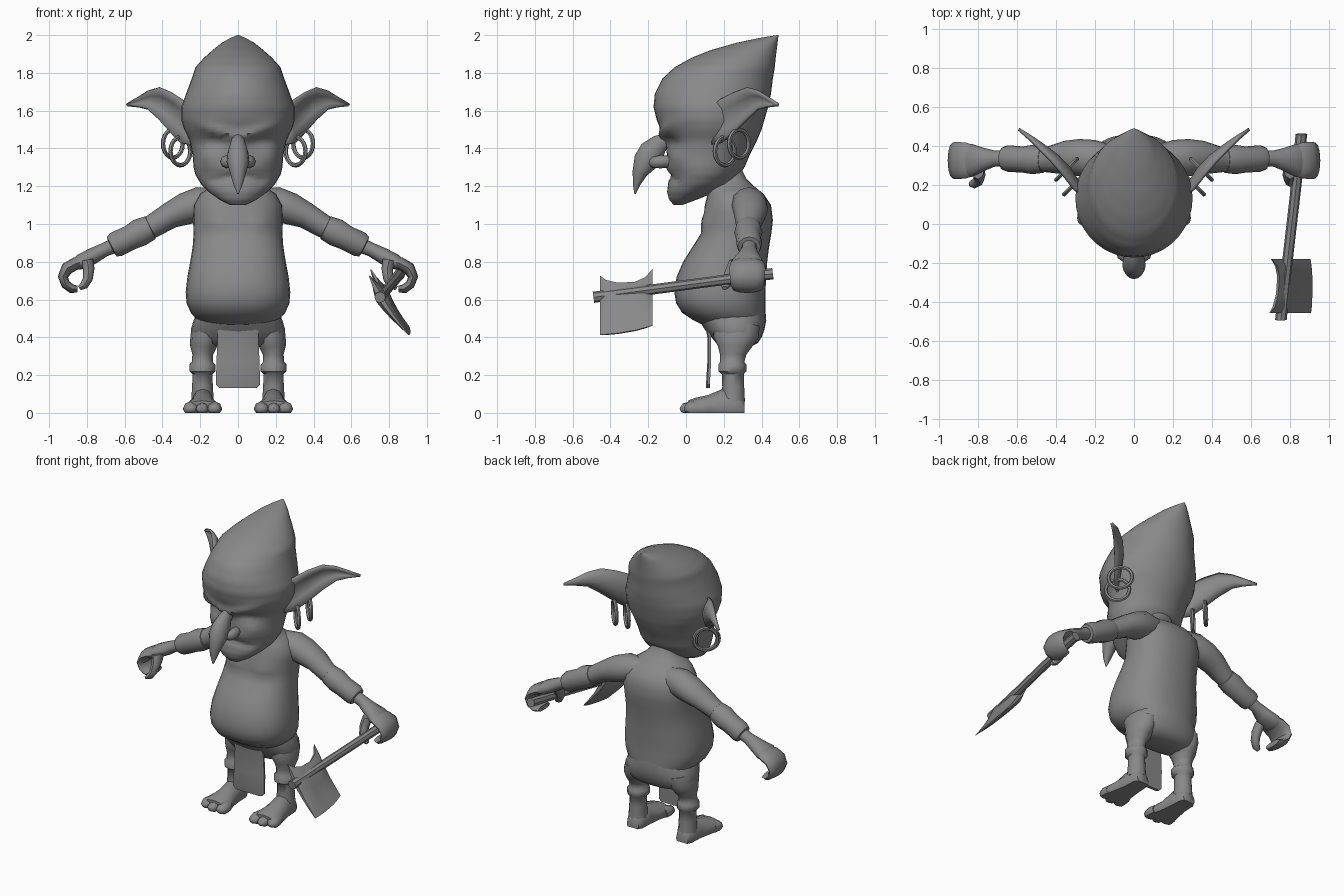
import bpy, bmesh, math
from math import sin, cos, pi, exp
from mathutils import Vector, Matrix

grey = bpy.data.materials.new("stone_grey")
grey.diffuse_color = (0.25, 0.25, 0.25, 1)


def finish(name, bm, angle=50):
    bmesh.ops.recalc_face_normals(bm, faces=bm.faces)
    me = bpy.data.meshes.new(name)
    bm.to_mesh(me)
    bm.free()
    me.materials.append(grey)
    ob = bpy.data.objects.new(name, me)
    bpy.context.collection.objects.link(ob)
    bpy.ops.object.select_all(action='DESELECT')
    ob.select_set(True)
    bpy.context.view_layer.objects.active = ob
    bpy.ops.object.shade_smooth_by_angle(angle=math.radians(angle))
    return ob


def loft(name, rings, s=1, angle=50):
    """Skin a list of equal-length point rings, capped at both ends."""
    bm = bmesh.new()
    vs = [[bm.verts.new((p[0] * s, p[1], max(p[2], 0))) for p in r] for r in rings]
    n = len(vs[0])
    for a, b in zip(vs, vs[1:]):
        for i in range(n):
            j = (i + 1) % n
            bm.faces.new((a[i], a[j], b[j], b[i]))
    bm.faces.new(vs[0])
    bm.faces.new(vs[-1])
    return finish(name, bm, angle)


def body(name, rows, n=24, power=1.0, bump=None, sub=1):
    """Stack of rounded horizontal sections: (z, front y, back y, half width)."""
    dense = [[a + (b - a) * k / sub for a, b in zip(r, q)]
             for r, q in zip(rows, rows[1:]) for k in range(sub)] + [rows[-1]]
    rings = []
    for z, f, b, w in dense:
        ring = []
        for i in range(n):
            t = 2 * pi * i / n
            sx, cy = sin(t), cos(t)
            x = w * math.copysign(abs(sx) ** power, sx)
            y = (f + b) / 2 - (b - f) / 2 * math.copysign(abs(cy) ** power, cy)
            if bump and cy > 0:
                y += bump(abs(x), z) * min(1, cy * 2)
            ring.append((x, y, z))
        rings.append(ring)
    return loft(name, rings)


def tube(name, path, side, s=1, n=12, angle=50):
    """Path points (x, y, z, radius along side axis, radius across it)."""
    side = Vector(side)
    pts = [Vector(p[:3]) for p in path]
    rings = []
    for i, p in enumerate(path):
        t = pts[min(i + 1, len(pts) - 1)] - pts[max(i - 1, 0)]
        up = t.cross(side).normalized()
        rings.append([pts[i] + side * p[3] * cos(2 * pi * k / n)
                      + up * p[4] * sin(2 * pi * k / n) for k in range(n)])
    return loft(name, rings, s, angle)


# Head: swept-back pointed skull with sockets, scowling brow and mouth crease
def face(x, z):
    socket = 0.035 * exp(-((x - .11) / .055) ** 2 - ((z - 1.43) / .03) ** 2)
    brow = 0.028 * exp(-((z - 1.45 - .38 * x) / .025) ** 2) * max(0, 1 - (x / .24) ** 4)
    cheek = 0.02 * exp(-((x - .17) / .05) ** 2 - ((z - 1.35) / .035) ** 2)
    mouth = 0.018 * exp(-((z - 1.255 + .2 * x) / .014) ** 2) * (x < .14)
    return socket - brow - cheek + mouth


body("head", [
    (1.10, -.065, -.02, .04), (1.13, -.09, .06, .10), (1.17, -.10, .16, .155),
    (1.21, -.095, .24, .195), (1.26, -.09, .28, .225), (1.30, -.105, .31, .235),
    (1.36, -.10, .335, .24), (1.44, -.11, .375, .255), (1.50, -.135, .40, .285),
    (1.55, -.155, .415, .30), (1.62, -.172, .435, .30), (1.69, -.165, .45, .275),
    (1.77, -.125, .46, .245), (1.83, -.06, .47, .225), (1.88, .03, .475, .18),
    (1.92, .13, .48, .135), (1.96, .27, .485, .085), (1.985, .39, .488, .04),
    (2.0, .48, .49, .004)], n=36, bump=face, sub=3)

# Hooked nose
tube("nose", [(0, -.08, 1.46, .03, .03), (0, -.14, 1.425, .04, .05),
              (0, -.18, 1.38, .055, .07), (0, -.215, 1.33, .06, .065),
              (0, -.245, 1.27, .042, .04), (0, -.262, 1.21, .025, .02),
              (0, -.27, 1.16, .004, .004)], (1, 0, 0))

# Torso: flat back, round belly, slight chest
def chest(x, z):
    return -0.025 * exp(-((x - .11) / .07) ** 2 - ((z - 1.01) / .05) ** 2)


body("torso", [
    (1.30, .12, .29, .08), (1.24, .12, .32, .10), (1.20, .12, .36, .14),
    (1.16, .115, .41, .20), (1.10, .10, .45, .235), (1.02, .095, .46, .238),
    (.95, .08, .452, .235), (.88, .035, .44, .24), (.80, -.015, .43, .253),
    (.72, -.05, .425, .268), (.64, -.062, .42, .277), (.58, -.052, .42, .272),
    (.53, -.02, .42, .25), (.49, .04, .42, .215), (.46, .10, .40, .18)],
    n=28, power=.85, bump=chest, sub=2)

# Shorts seat
body("shorts", [(.55, .03, .42, .21), (.49, .07, .425, .235), (.44, .10, .415, .25),
                (.40, .135, .40, .245), (.37, .16, .38, .21), (.35, .20, .34, .13)],
     power=.85)

# Loincloth hanging between the legs
loft("loincloth", [[(w * k, y + d, z) for k, d in
                    ((-1, -.005), (-.85, -.012), (.85, -.012), (1, -.005), (1, .008), (-1, .008))]
                   for z, y, w in ((.55, .10, .105), (.40, .125, .108), (.27, .125, .114),
                                   (.15, .118, .117), (.132, .118, .10))], angle=30)

for s, tag in ((1, "left"), (-1, "right")):
    # Nostril wing
    tube(tag + "_nostril", [(.05, -.085, 1.33, .03, .03), (.062, -.13, 1.33, .033, .035),
                            (.055, -.175, 1.325, .028, .03), (.04, -.20, 1.32, .008, .01)],
         (1, 0, 0), s, 8)

    # Ear: cupped leaf reaching out and back
    bm = bmesh.new()
    cols = []
    for x, y, top, low, cup in ((.25, .14, 1.62, 1.42, .01), (.305, .18, 1.66, 1.43, .035),
                                (.36, .25, 1.695, 1.485, .045), (.42, .32, 1.72, 1.555, .04),
                                (.48, .38, 1.702, 1.61, .028), (.53, .43, 1.67, 1.622, .015),
                                (.59, .485, 1.635, 1.628, 0)):
        cols.append([bm.verts.new(((x - .7 * cup * sin(pi * k / 4)) * s,
                                   y + .7 * cup * sin(pi * k / 4),
                                   top + (low - top) * k / 4)) for k in range(5)])
    for a, b in zip(cols, cols[1:]):
        for i in range(4):
            bm.faces.new((a[i], a[i + 1], b[i + 1], b[i]))
    ear = finish(tag + "_ear", bm)
    mod = ear.modifiers.new("thickness", 'SOLIDIFY')
    mod.thickness = .016
    mod.offset = 0

    # Two hoop earrings
    for i, (x, y, z) in enumerate(((.305, .205, 1.385), (.345, .28, 1.425))):
        bpy.ops.mesh.primitive_torus_add(
            major_radius=.074, minor_radius=.012, major_segments=20, minor_segments=6,
            location=(x * s, y, z), rotation=(pi / 2, 0, -s * pi / 4))
        ring = bpy.context.object
        ring.name = f"{tag}_earring_{i + 1}"
        ring.data.materials.append(grey)
        bpy.ops.object.shade_smooth_by_angle()

    # Arm with a thick forearm wrap
    tube(tag + "_arm", [(.10, .33, 1.12, .07, .07), (.20, .335, 1.105, .095, .092),
                        (.28, .34, 1.08, .095, .085), (.36, .34, 1.045, .085, .07),
                        (.45, .33, .99, .065, .062), (.50, .33, .965, .06, .06)], (0, 1, 0), s)
    tube(tag + "_forearm_wrap", [(.455, .33, .985, .045, .045), (.465, .33, .98, .068, .066),
                                 (.52, .33, .955, .075, .074), (.57, .33, .928, .067, .066),
                                 (.645, .335, .892, .068, .068), (.668, .335, .88, .06, .058),
                                 (.672, .335, .878, .035, .035)], (0, 1, 0), s)
    tube(tag + "_wrist", [(.63, .335, .897, .04, .04), (.71, .335, .862, .04, .037),
                          (.77, .33, .83, .06, .043), (.83, .325, .80, .085, .042),
                          (.86, .325, .785, .08, .03)], (0, 1, 0), s)
    # Curled fingers and thumb
    tube(tag + "_fingers", [(.80, .325, .805, .07, .025), (.86, .325, .79, .092, .034),
                            (.905, .325, .765, .095, .034), (.927, .325, .72, .093, .027),
                            (.912, .325, .68, .088, .025), (.88, .325, .657, .08, .024),
                            (.85, .325, .655, .065, .018)], (0, 1, 0), s)
    tube(tag + "_thumb", [(.80, .28, .81, .05, .035), (.79, .25, .76, .04, .03),
                          (.795, .225, .71, .033, .026), (.815, .21, .675, .028, .022),
                          (.84, .205, .66, .014, .012)], (0, 1, 0), s, 8)

    # Leg with shorts cuff and ankle band
    tube(tag + "_leg", [(.165, .27, .46, .12, .07), (.175, .265, .40, .12, .078),
                        (.185, .26, .35, .09, .07), (.187, .25, .31, .07, .055),
                        (.188, .245, .27, .064, .055), (.188, .245, .255, .074, .07),
                        (.188, .245, .22, .074, .07), (.188, .248, .205, .058, .052),
                        (.188, .25, .14, .058, .055), (.188, .25, .06, .062, .06)],
         (0, 1, 0), s)
    # Foot and toes
    tube(tag + "_foot", [(.187, .31, .02, .045, .05), (.187, .28, .02, .062, .09),
                         (.187, .20, .02, .066, .11), (.19, .12, .02, .08, .075),
                         (.19, .05, .02, .098, .06), (.19, .01, .02, .09, .045)],
         (1, 0, 0), s)
    for i, (x, y, r) in enumerate(((.125, -.025, .042), (.19, -.03, .038), (.25, -.008, .042))):
        tube(f"{tag}_toe_{i + 1}", [(x, .07, .02, r * .8, r), (x, .03, .02, r, r),
                                    (x, y + .015, .02, r * .85, r * .75),
                                    (x, y, .015, r * .4, r * .3)], (1, 0, 0), s, 8)

# Axe handle
tube("axe_handle", [(.752, -.49, .612, .03, .03), (.775, -.28, .64, .027, .027),
                    (.825, .15, .697, .027, .027), (.857, .46, .737, .03, .03)],
     (1, 0, 0), n=8, angle=40)

# Axe blade: tilted wedge, columns along the handle and rows from horns to edge
cols = []
for y, top, low in ((-.455, .725, .412), (-.425, .70, .414), (-.36, .685, .42),
                    (-.27, .69, .435), (-.215, .715, .45), (-.178, .76, .462)):
    end = .4 if y in (-.455, -.178) else 1
    ring = []
    for side in (1, -1):
        for k in range(7):
            f = k / 6 if side == 1 else 1 - k / 6
            z = top + (low - top) * f
            t = side * end * (.004 + .03 * max(0, 1 - abs(f - .33) / .67) * min(1, f * 4 + .2))
            bow = -.02 * sin(pi * f)
            x = .68 + (.77 - z) * .67 + .11 * (y + .32) + bow
            ring.append((x + .82 * t, y, z + .57 * t))
    cols.append(ring)
loft("axe_blade", cols, angle=35)
